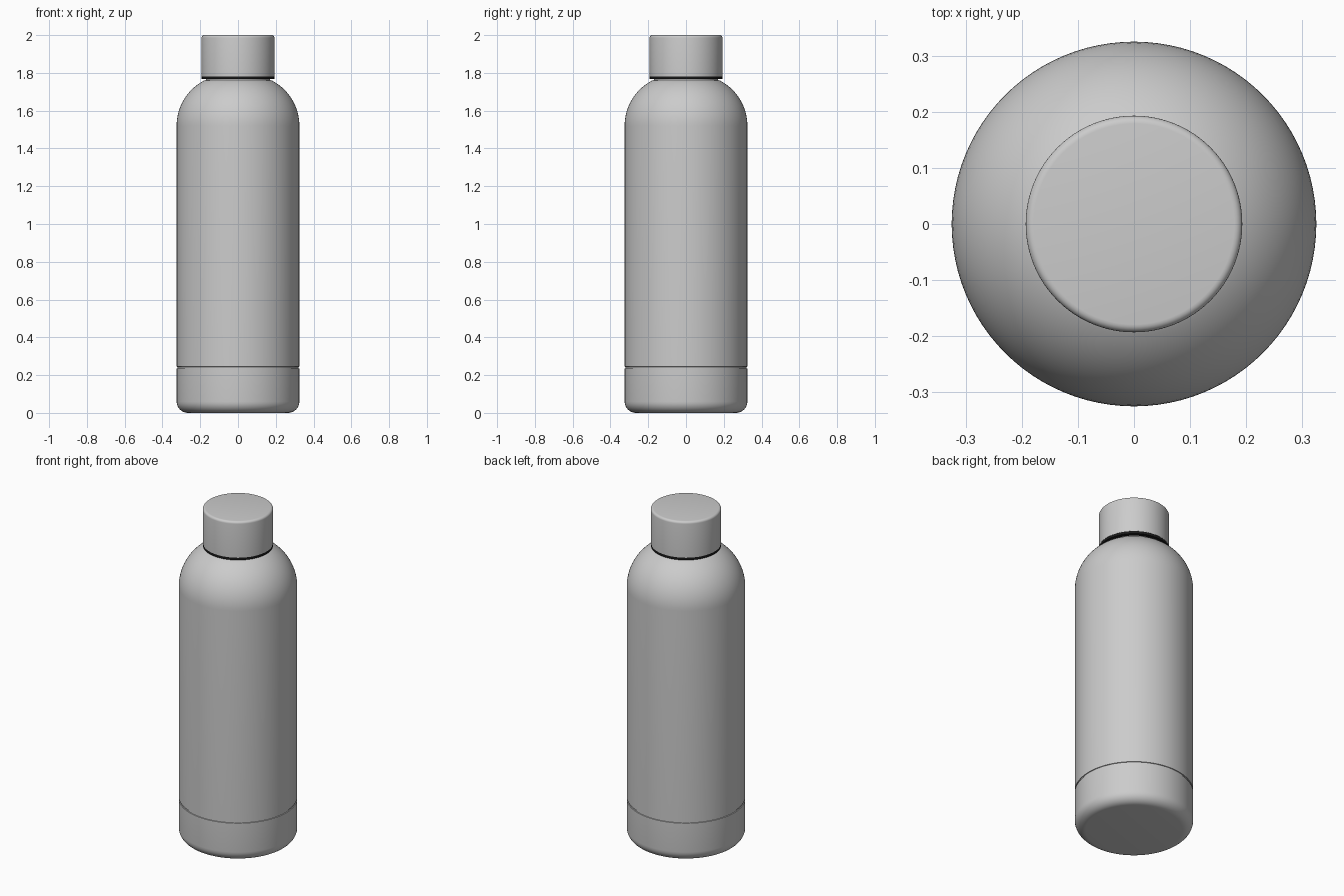
import bpy, bmesh
from math import sin, cos, pi, radians

if "Cube" in bpy.data.objects:
    bpy.data.objects.remove(bpy.data.objects["Cube"])

SEGMENTS = 96


def arc(cx, cz, r, start, end, steps):
    """Points (radius, z) on an arc, angles in degrees."""
    return [(cx + r * cos(radians(start + (end - start) * i / steps)),
             cz + r * sin(radians(start + (end - start) * i / steps)))
            for i in range(steps + 1)]


def lathe(name, profile, closed=False, color=None):
    """Revolve a (radius, z) profile about z; open profiles get end caps."""
    bm = bmesh.new()
    rings = [[bm.verts.new((r * cos(2 * pi * i / SEGMENTS),
                            r * sin(2 * pi * i / SEGMENTS), z))
              for i in range(SEGMENTS)] for r, z in profile]
    pairs = list(zip(rings, rings[1:]))
    if closed:
        pairs.append((rings[-1], rings[0]))
    else:
        bm.faces.new(rings[0])
        bm.faces.new(rings[-1])
    for a, b in pairs:
        for i in range(SEGMENTS):
            j = (i + 1) % SEGMENTS
            bm.faces.new((a[i], a[j], b[j], b[i]))
    bmesh.ops.recalc_face_normals(bm, faces=bm.faces)
    mesh = bpy.data.meshes.new(name)
    bm.to_mesh(mesh)
    bm.free()
    obj = bpy.data.objects.new(name, mesh)
    bpy.context.collection.objects.link(obj)
    if color:
        mat = bpy.data.materials.new(name + "_material")
        mat.diffuse_color = color
        mat.use_nodes = True
        mat.node_tree.nodes["Principled BSDF"].inputs["Base Color"].default_value = mat.diffuse_color
        mesh.materials.append(mat)
    bpy.ops.object.select_all(action='DESELECT')
    obj.select_set(True)
    bpy.context.view_layer.objects.active = obj
    bpy.ops.object.shade_smooth_by_angle(angle=radians(35))
    return obj


R = 0.325

# Body: rounded base, thin groove, straight wall, domed shoulder and neck
body = arc(R - 0.06, 0.06, 0.06, -90, 0, 8)
body += [(R, 0.235), (R - 0.004, 0.236), (R - 0.004, 0.244), (R, 0.245)]
body += arc(R - 0.27, 1.52, 0.27, 0, 62, 16)
body += [(0.17, 1.762), (0.17, 1.80)]
lathe("bottle_body", body)

# Dark seal ring under the cap
lathe("seal_ring", [(0.165, 1.767), (0.192, 1.767), (0.192, 1.782), (0.165, 1.782)],
      closed=True, color=(0.01, 0.01, 0.01, 1))

# Cap with a softened top edge
cap = [(0.193, 1.782)] + arc(0.193 - 0.014, 2.0 - 0.014, 0.014, 0, 90, 5)
lathe("cap", cap)
